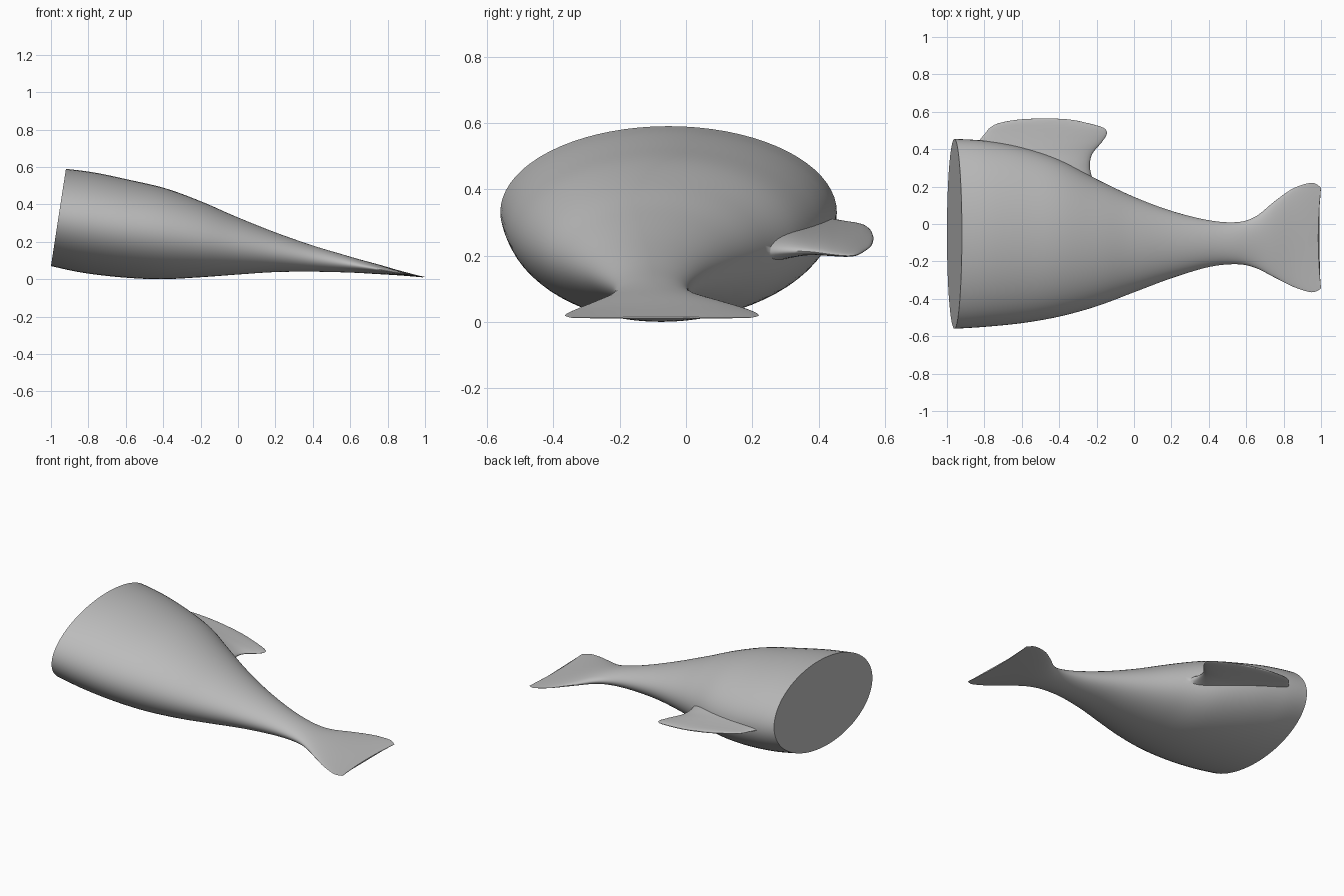
import bpy, bmesh, math

if "Cube" in bpy.data.objects:
    bpy.data.objects.remove(bpy.data.objects["Cube"], do_unlink=True)

grey = bpy.data.materials.new("plain grey")
grey.use_nodes = True
colour = (0.5, 0.5, 0.5, 1)
grey.diffuse_color = colour
grey.node_tree.nodes["Principled BSDF"].inputs["Base Color"].default_value = colour


def smooth_rows(rows, steps):
    """Catmull-Rom resampling of a list of section rows."""
    out = []
    for i in range(len(rows) - 1):
        a, b, c, d = (rows[min(max(i + k, 0), len(rows) - 1)] for k in (-1, 0, 1, 2))
        for s in range(steps):
            t = s / steps
            out.append([q + t / 2 * (r - p + t * (2 * p - 5 * q + 4 * r - w + t * (3 * (q - r) + w - p)))
                        for p, q, r, w in zip(a, b, c, d)])
    out.append(list(rows[-1]))
    return out


def loft(name, rings):
    """Skin closed rings of points and cap both ends."""
    bm = bmesh.new()
    loops = [[bm.verts.new(p) for p in ring] for ring in rings]
    n = len(loops[0])
    for a, b in zip(loops, loops[1:]):
        for i in range(n):
            j = (i + 1) % n
            bm.faces.new((a[i], a[j], b[j], b[i]))
    bm.faces.new(loops[0])
    bm.faces.new(loops[-1])
    bmesh.ops.recalc_face_normals(bm, faces=bm.faces)
    mesh = bpy.data.meshes.new(name)
    bm.to_mesh(mesh)
    bm.free()
    mesh.materials.append(grey)
    obj = bpy.data.objects.new(name, mesh)
    bpy.context.collection.objects.link(obj)
    return obj


def angles(n):
    return [2 * math.pi * i / n for i in range(n)]


# Body and flukes: x, right edge y, left edge y, bottom z, top z
body_rows = [
    (-.96, -.56, .455, .07, .59), (-.8, -.55, .445, .035, .57),
    (-.6, -.53, .41, .01, .53), (-.4, -.495, .345, 0, .485),
    (-.2, -.44, .24, .01, .415), (0, -.365, .145, .025, .33),
    (.2, -.29, .07, .038, .25), (.4, -.23, .02, .04, .18),
    (.55, -.215, .01, .037, .135), (.65, -.235, .04, .033, .106),
    (.75, -.285, .12, .027, .079), (.85, -.335, .19, .021, .05),
    (.94, -.365, .22, .014, .026), (.985, -.345, .195, .01, .014),
]


def body_ring(row):
    x, y0, y1, z0, z1 = row
    slant = .154 * max(0, 1 - (x + .96) / .9)      # leaning flat end
    notch = .015 * max(0, (x - .85) / .135)        # hollow tail edge
    ring = []
    for a in angles(72):
        z = (z0 + z1) / 2 + (z1 - z0) / 2 * math.sin(a)
        y = (y0 + y1) / 2 + (y1 - y0) / 2 * math.cos(a)
        ring.append((x + slant * (z - (z0 + z1) / 2) + notch * math.cos(a) ** 2, y, z))
    return ring


body = loft("body", [body_ring(r) for r in smooth_rows(body_rows, 6)])

# Side fin: y, leading x, trailing x, half thickness, flaring into the body
fin_rows = [
    (.2, -.87, -.2, .1), (.27, -.87, -.23, .065), (.33, -.86, -.235, .045),
    (.38, -.85, -.22, .032), (.44, -.83, -.17, .023), (.485, -.795, -.145, .018),
    (.515, -.77, -.165, .015), (.54, -.72, -.25, .012), (.558, -.62, -.34, .008),
    (.565, -.5, -.45, .003),
]


def fin_ring(row):
    y, x0, x1, thick = row
    ring = []
    for a in angles(48):
        x = (x0 + x1) / 2 + (x1 - x0) / 2 * math.cos(a)
        ring.append((x, y, .2 - .156 * (x + .15) + thick * math.sin(a)))
    return ring


fin = loft("side_fin", [fin_ring(r) for r in smooth_rows(fin_rows, 5)])

# Join the fin to the body as one skin
join = body.modifiers.new("fin_union", 'BOOLEAN')
join.operation = 'UNION'
join.solver = 'EXACT'
join.object = fin
bpy.context.view_layer.objects.active = body
body.select_set(True)
bpy.ops.object.modifier_apply(modifier=join.name)
bpy.data.objects.remove(fin, do_unlink=True)
bpy.ops.object.shade_smooth_by_angle(angle=math.radians(50))
